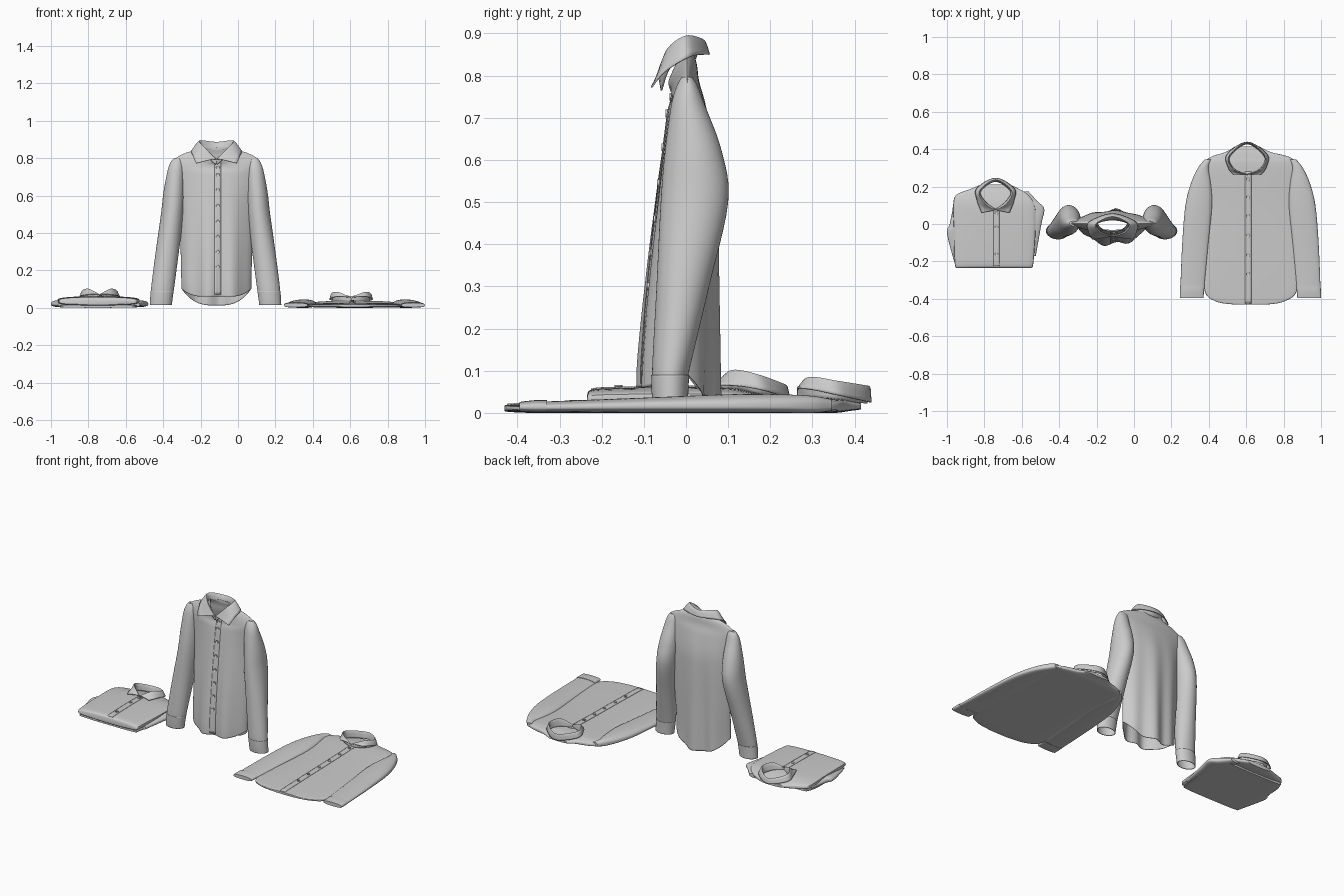
import bpy, bmesh, math
from mathutils import Vector
from mathutils.bvhtree import BVHTree

if "Cube" in bpy.data.objects:
    bpy.data.objects.remove(bpy.data.objects["Cube"])


def smooth_rows(rows, n=6):
    """Catmull-Rom samples through rows of numbers."""
    P = [rows[0]] + list(rows) + [rows[-1]]
    out = []
    for i in range(1, len(P) - 2):
        for k in range(n):
            t = k / n
            out.append([0.5 * (2 * b + (c - a) * t + (2 * a - 5 * b + 4 * c - d) * t * t
                               + (3 * b - a - 3 * c + d) * t ** 3)
                        for a, b, c, d in zip(P[i - 1], P[i], P[i + 1], P[i + 2])])
    return out + [list(rows[-1])]


def add_mesh(name, verts, faces, thick=0.0):
    bm = bmesh.new()
    vs = [bm.verts.new(v) for v in verts]
    for f in faces:
        bm.faces.new([vs[i] for i in f])
    bmesh.ops.recalc_face_normals(bm, faces=bm.faces)
    me = bpy.data.meshes.new(name)
    bm.to_mesh(me)
    bm.free()
    ob = bpy.data.objects.new(name, me)
    bpy.context.collection.objects.link(ob)
    if thick:
        mod = ob.modifiers.new("cloth", 'SOLIDIFY')
        mod.thickness, mod.offset = thick, 0
    return ob


def loft(name, rows, axis, p=1.0, caps=(True, True), warp=None, thick=0.0, n=48):
    """Rows: position, left, right, low, middle, high. Returns a BVH of the surface."""
    verts, faces = [], []
    samples = smooth_rows(rows)
    for s, ul, ur, lo, mid, hi in samples:
        for k in range(n):
            a = 2 * math.pi * k / n
            c, sn = math.cos(a), math.sin(a)
            u = (ul + ur) / 2 + (ur - ul) / 2 * c
            v = mid + abs(sn) ** p * ((hi - mid) if sn > 0 else (lo - mid))
            q = (u, v, s) if axis == 'z' else (u, s, v)
            verts.append(Vector(warp(*q, c, sn) if warp else q))
    for i in range(len(samples) - 1):
        for k in range(n):
            a, b = i * n + k, i * n + (k + 1) % n
            faces.append((a, b, b + n, a + n))
    bvh = BVHTree.FromPolygons(verts, faces)
    if caps[0]:
        faces.append(tuple(range(n)))
    if caps[1]:
        faces.append(tuple(range(len(verts) - n, len(verts))))
    add_mesh(name, verts, faces, thick)
    return bvh


def mirrored(rows, total):
    return [(r[0], total - r[2], total - r[1]) + tuple(r[3:]) for r in rows]


def cast(bvh, x, t, axis):
    if axis == 'z':
        return bvh.ray_cast(Vector((x, -1, t)), Vector((0, 1, 0)))[0]
    return bvh.ray_cast(Vector((x, t, 1)), Vector((0, 0, -1)))[0]


def button(name, loc, out, r=0.009):
    """Round button with a raised rim."""
    bpy.ops.mesh.primitive_cylinder_add(vertices=16, radius=r, depth=0.005, location=loc,
                                        rotation=out.to_track_quat('Z', 'Y').to_euler())
    ob = bpy.context.object
    ob.name = name
    bm = bmesh.new()
    bm.from_mesh(ob.data)
    top = max(bm.faces, key=lambda f: f.calc_center_median().z)
    bmesh.ops.inset_region(bm, faces=[top], thickness=r * 0.3)
    for v in top.verts:
        v.co.z -= 0.002
    bm.to_mesh(ob.data)
    bm.free()


def placket_and_buttons(prefix, bvh, axis, x, start, end, buttons):
    out = Vector((0, -1, 0)) if axis == 'z' else Vector((0, 0, 1))
    pts, offs = [], (-0.017, -0.006, 0.006, 0.017)
    for i in range(41):
        t = start + (end - start) * i / 40
        row = [cast(bvh, x + o, t, axis) for o in offs]
        if all(row):
            pts += [h + out * 0.001 for h in row]
    m = len(offs)
    faces = [(i * m + j, i * m + j + 1, i * m + m + j + 1, i * m + m + j)
             for i in range(len(pts) // m - 1) for j in range(m - 1)]
    add_mesh(prefix + "_placket", pts, faces, 0.003)
    for i, t in enumerate(buttons):
        h = cast(bvh, x, t, axis)
        if h:
            button(f"{prefix}_button_{i + 1}", h + out * 0.004, out)


def collar(name, centre, bands):
    """Bands run from stand to leaf edge; each lists start, front side, side, back."""
    C = Vector(centre)
    grid = []
    for half in bands:
        full = list(half) + [(-x, y, z) for x, y, z in reversed(half[:-1])]
        grid.append([C + Vector(v) for v in smooth_rows(full, 8)])
    n = len(grid[0])
    # rounded roll between the bands
    rows = [smooth_rows([tuple(g[k]) for g in grid], 4) for k in range(n)]
    m = len(rows[0])
    verts = [v for r in rows for v in r]
    faces = [(k * m + j, k * m + j + 1, k * m + m + j + 1, k * m + m + j)
             for k in range(n - 1) for j in range(m - 1)]
    add_mesh(name, verts, faces, 0.004)


# ---------------- hanging shirt ----------------
def drape(x, y, z, c, s):
    fold = max(0, 1 - z / 0.75) * s * s
    y += 0.014 * math.sin(45 * (x + 0.115) + 0.6) * fold
    if z < 0.3:                                   # shirt-tail hem, shorter in front
        rise = 0.09 * abs(c) ** 3 + (0.05 * s * s if s < 0 else 0)
        z += rise * (0.3 - z) / 0.29
    elif z > 0.7 and s < 0:                       # lower front neckline
        z -= 0.075 * s * s * (z - 0.7) / 0.16
        y -= 0.02 * s * s * (z - 0.7) / 0.16
    return x, y, z

torso = loft("hanging_torso", [
    (.012, -.30, .07, -.108, -.01, .07), (.1, -.302, .07, -.106, -.01, .07),
    (.3, -.305, .075, -.092, 0, .07), (.5, -.31, .08, -.07, .01, .07),
    (.62, -.32, .09, -.055, .01, .065), (.73, -.34, .11, -.04, .005, .045),
    (.785, -.345, .115, -.028, .003, .03), (.822, -.29, .06, -.025, .003, .025),
    (.845, -.22, -.01, -.03, .003, .02), (.86, -.195, -.035, -.03, .003, .02)],
    'z', 1.45, (False, False), drape, 0.003, 64)
sleeve = [(.075, -.463, -.347, -.078, -.035, .003), (.11, -.464, -.341, -.08, -.033, .01),
          (.3, -.44, -.316, -.07, -.01, .055), (.5, -.412, -.29, -.06, .02, .10),
          (.62, -.398, -.285, -.05, .02, .085), (.73, -.377, -.29, -.035, .005, .045),
          (.775, -.362, -.295, -.022, .005, .028), (.797, -.346, -.305, -.01, .004, .015)]
cuff = [(.015, -.47, -.355, -.077, -.037, .003), (.05, -.468, -.351, -.08, -.036, .004),
        (.09, -.466, -.345, -.081, -.035, .006)]
for side, fn in (("left", lambda r: r), ("right", lambda r: mirrored(r, -.24))):
    loft(f"hanging_{side}_sleeve", fn(sleeve), 'z', 1, (False, True))
    loft(f"hanging_{side}_cuff", fn(cuff), 'z', 1, (False, False), None, 0.003)
placket_and_buttons("hanging", torso, 'z', -.108, .07, .775,
                    (.75, .71, .63, .545, .46, .38, .30, .22))
collar("hanging_collar", (-.115, 0, 0), [
    [(.004, -.058, .765), (.06, -.04, .815), (.085, 0, .85), (0, .022, .84)],
    [(.004, -.066, .795), (.068, -.045, .86), (.09, 0, .893), (0, .04, .885)],
    [(.108, -.082, .772), (.125, -.05, .81), (.125, .01, .845), (0, .055, .85)]])

# ---------------- flat shirt ----------------
body = loft("flat_torso", [
    (-.43, .53, .72, .004, .012, .018), (-.415, .44, .8, .002, .012, .02),
    (-.36, .378, .87, 0, .01, .022), (-.2, .38, .878, 0, .01, .026),
    (.1, .40, .85, 0, .01, .032), (.3, .37, .872, 0, .01, .038),
    (.355, .405, .838, 0, .012, .034), (.385, .49, .73, .004, .014, .03),
    (.415, .54, .67, .008, .014, .024)], 'y', .5)
sleeve = [(-.335, .248, .376, .002, .012, .027), (-.1, .258, .398, 0, .015, .036),
          (.1, .275, .418, 0, .015, .044), (.22, .305, .412, 0, .015, .044),
          (.3, .342, .4, 0, .015, .04), (.345, .378, .415, .005, .015, .032)]
cuff = [(-.395, .245, .372, .003, .013, .026), (-.36, .246, .374, .001, .013, .03),
        (-.33, .247, .378, .001, .013, .03)]
for side, fn in (("left", lambda r: r), ("right", lambda r: mirrored(r, 1.245))):
    loft(f"flat_{side}_sleeve", fn(sleeve), 'y', .7)
    loft(f"flat_{side}_cuff", fn(cuff), 'y', .6)
placket_and_buttons("flat", body, 'y', .61, -.425, .28,
                    (.24, .144, .043, -.06, -.166, -.267))
collar("flat_collar", (.605, .35, 0), [
    [(.004, -.085, .035), (.07, -.055, .035), (.093, .01, .03), (0, .078, .022)],
    [(.004, -.085, .055), (.073, -.06, .083), (.1, .01, .074), (0, .085, .062)],
    [(.075, -.085, .06), (.1, -.05, .055), (.108, .02, .04), (0, .088, .025)]])

# ---------------- folded shirt ----------------
loft("folded_tail", [(-.225, -.95, -.55, 0, .008, .018), (-.1, -.97, -.53, 0, .008, .02),
                     (.08, -.97, -.53, 0, .008, .02), (.15, -.95, -.56, 0, .008, .02)], 'y', .5)
front = loft("folded_front", [
    (-.235, -.95, -.55, .018, .03, .042), (-.222, -.957, -.54, .012, .033, .056),
    (-.15, -.962, -.533, .01, .035, .06), (0, -.965, -.525, .01, .035, .062),
    (.1, -.967, -.53, .01, .032, .06), (.155, -.95, -.565, .01, .03, .05),
    (.185, -.88, -.61, .01, .025, .042), (.21, -.82, -.66, .012, .025, .035)], 'y', .5)
loft("folded_left_sleeve", [
    (-.2, -.962, -.9, .005, .015, .025), (-.05, -1.0, -.88, .003, .02, .04),
    (0, -.985, -.88, .003, .02, .042), (.12, -.962, -.88, .005, .018, .035)], 'y', .7)
loft("folded_right_sleeve", [
    (-.17, -.6, -.525, .005, .015, .03), (0, -.6, -.495, .003, .02, .04),
    (.08, -.6, -.48, .003, .02, .04), (.12, -.6, -.515, .003, .02, .04),
    (.175, -.63, -.565, .006, .018, .03)], 'y', .7)
placket_and_buttons("folded", front, 'y', -.735, -.225, .08, (.06, -.016, -.16))
collar("folded_collar", (-.74, .155, 0), [
    [(.004, -.075, .055), (.055, -.035, .055), (.08, .02, .045), (0, .072, .03)],
    [(.004, -.08, .072), (.06, -.045, .1), (.088, .02, .088), (0, .082, .065)],
    [(.075, -.095, .068), (.098, -.03, .064), (.1, .035, .052), (0, .09, .035)]])

# smooth shading with crisp edges
bpy.ops.object.select_all(action='SELECT')
bpy.context.view_layer.objects.active = bpy.context.selected_objects[0]
bpy.ops.object.shade_smooth_by_angle(angle=math.radians(40))
